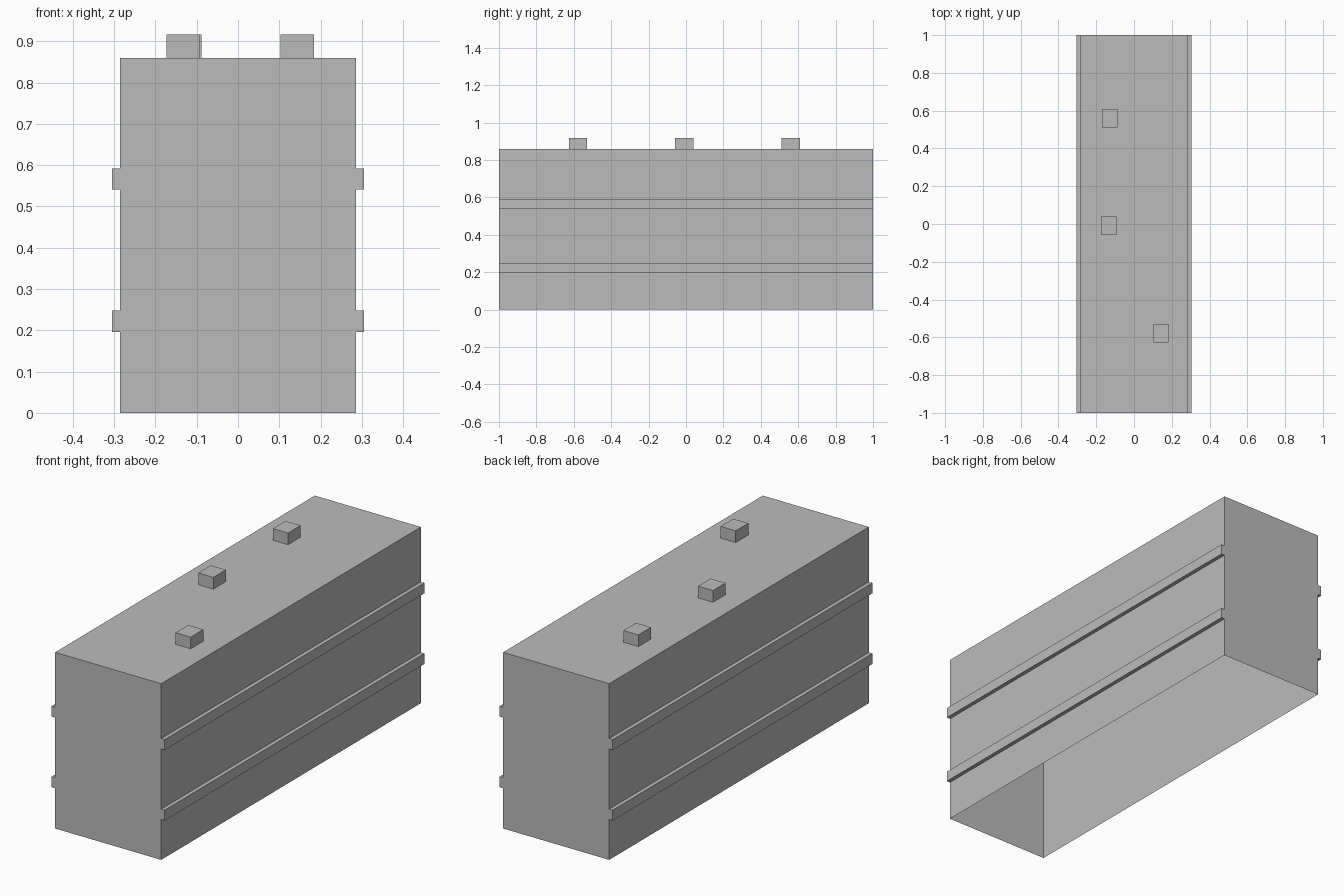
import bpy
import bmesh

default = bpy.data.objects.get("Cube")
if default:
    bpy.data.objects.remove(default, do_unlink=True)

WIDTH, LENGTH, HEIGHT = 0.572, 2.0, 0.859

grey = bpy.data.materials.new("plain_grey")
grey.use_nodes = True
grey.diffuse_color = (0.5, 0.5, 0.5, 1)
grey.node_tree.nodes["Principled BSDF"].inputs["Base Color"].default_value = (0.5, 0.5, 0.5, 1)


def open_box(name, centre, size, open_axis, open_sign):
    """Box with the one face left out that points along the given axis."""
    bm = bmesh.new()
    bmesh.ops.create_cube(bm, size=1)
    bm.normal_update()
    hidden = [f for f in bm.faces if f.normal[open_axis] * open_sign > 0.5]
    bmesh.ops.delete(bm, geom=hidden, context='FACES_ONLY')
    bmesh.ops.scale(bm, vec=size, verts=bm.verts)
    mesh = bpy.data.meshes.new(name)
    bm.to_mesh(mesh)
    bm.free()
    mesh.materials.append(grey)
    obj = bpy.data.objects.new(name, mesh)
    obj.location = centre
    bpy.context.collection.objects.link(obj)
    return obj


# Thin shell, open underneath
open_box("body_shell", (0, 0, HEIGHT / 2), (WIDTH, LENGTH, HEIGHT), 2, -1)

# Two full-length rails on each side
RAIL_DEPTH, RAIL_HEIGHT = 0.019, 0.051
for side, sign in (("left", 1), ("right", -1)):
    for level, z in (("lower", 0.222), ("upper", 0.566)):
        open_box(f"{side}_{level}_rail",
                 (sign * (WIDTH + RAIL_DEPTH) / 2, 0, z),
                 (RAIL_DEPTH, LENGTH, RAIL_HEIGHT), 0, -sign)

# Three small blocks on the roof
BLOCK = (0.081, 0.097, 0.057)
for place, x, y in (("front", 0.143, -0.578),
                    ("middle", -0.133, -0.009),
                    ("back", -0.129, 0.56)):
    open_box(f"{place}_roof_block", (x, y, HEIGHT + BLOCK[2] / 2), BLOCK, 2, -1)
